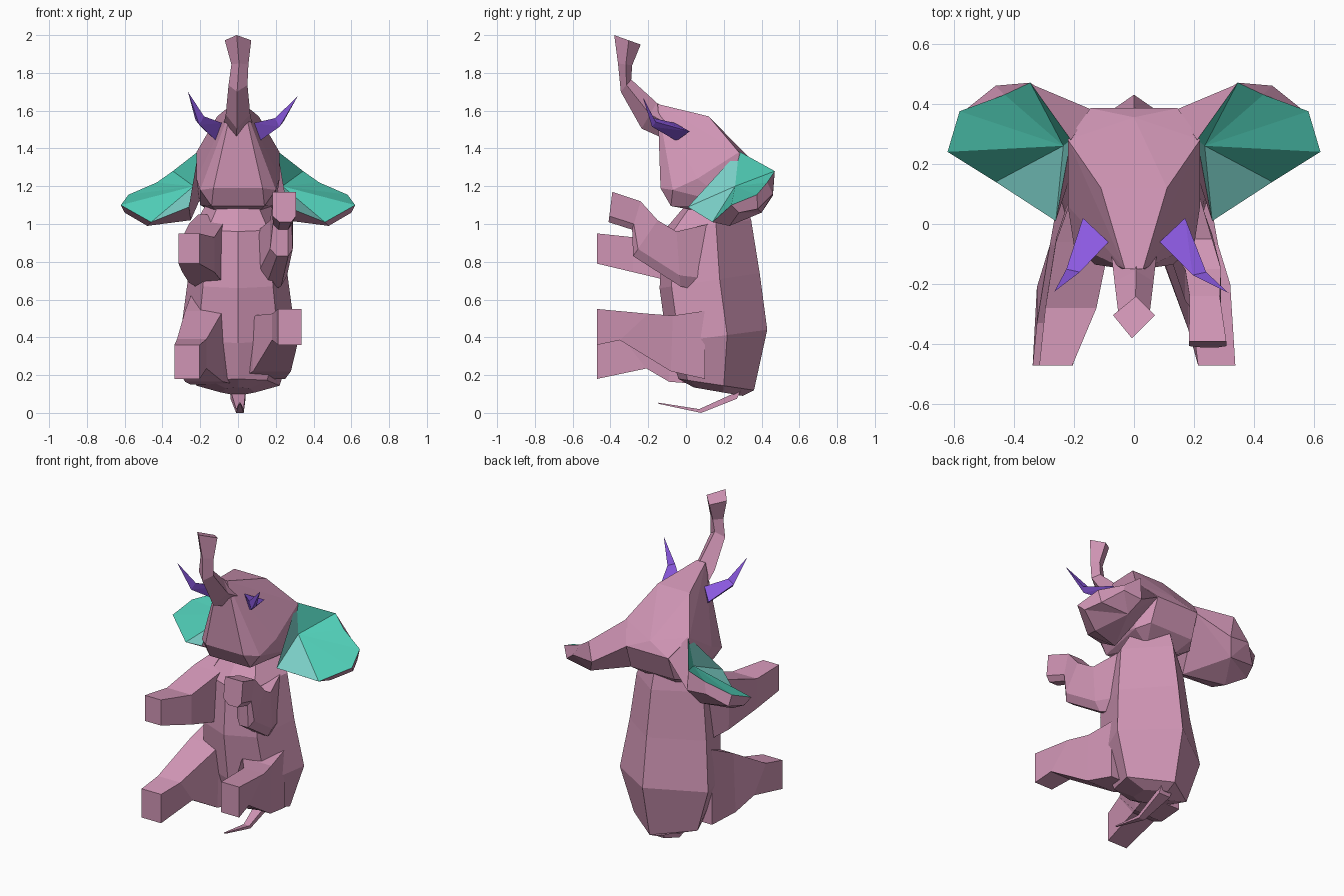
import bpy, bmesh, math
from mathutils import Vector


def material(name, rgb):
    m = bpy.data.materials.new(name)
    m.diffuse_color = (*rgb, 1)
    return m


PINK = material("dusty pink", (0.63, 0.30, 0.46))
GREEN = material("sea green", (0.08, 0.61, 0.47))
PALE = material("pale sea green", (0.22, 0.70, 0.64))
PURPLE = material("purple", (0.26, 0.10, 0.75))

# Unit cross-sections: (across, low-to-high)
SQUARE = [(1, 1), (-1, 1), (-1, -1), (1, -1)]
ARM = [(1, 1), (-1, 1), (-1, -0.6), (-0.4, -1), (0.6, -1), (1, -0.6)]
DIAMOND = [(1, 0.1), (0.1, 1), (-1, 0.1), (-0.1, -1)]
TORSO = [(0, 1), (-1, 0.2), (-0.7, -0.76), (0, -1), (0.7, -0.76), (1, 0.2)]


def finish(name, bm, mats):
    bmesh.ops.recalc_face_normals(bm, faces=bm.faces)
    me = bpy.data.meshes.new(name)
    bm.to_mesh(me)
    bm.free()
    for m in mats:
        me.materials.append(m)
    ob = bpy.data.objects.new(name, me)
    bpy.context.collection.objects.link(ob)
    return ob


def loft(name, rings, section=SQUARE, mat=PINK):
    """Rings are (centre x, half width, (y, z) of lower/front edge, (y, z) of upper/back edge)."""
    bm = bmesh.new()
    loops = []
    for x, hw, lo, hi in rings:
        lo, hi = Vector((x, *lo)), Vector((x, *hi))
        mid, half = (lo + hi) / 2, (hi - lo) / 2
        loops.append([bm.verts.new(mid + Vector((hw * u, 0, 0)) + half * v) for u, v in section])
    n = len(section)
    for a, b in zip(loops, loops[1:]):
        for i in range(n):
            j = (i + 1) % n
            bm.faces.new((a[i], a[j], b[j], b[i]))
    bm.faces.new(loops[0])
    bm.faces.new(loops[-1])
    return finish(name, bm, [mat])


def hull(name, points, mat, mirror=False):
    bm = bmesh.new()
    for x, y, z in points:
        bm.verts.new((x, y, z))
        if mirror and x:
            bm.verts.new((-x, y, z))
    bmesh.ops.convex_hull(bm, input=bm.verts[:])
    bmesh.ops.delete(bm, geom=[v for v in bm.verts if not v.link_faces], context='VERTS')
    return finish(name, bm, [mat])


# Seated torso
loft("torso", [
    (0, 0.09, (0.04, 0.135), (0.30, 0.09)),
    (0, 0.22, (-0.04, 0.18), (0.36, 0.12)),
    (0, 0.305, (-0.10, 0.37), (0.43, 0.44)),
    (0, 0.265, (-0.14, 0.66), (0.39, 0.74)),
    (0, 0.23, (-0.12, 0.96), (0.345, 1.02)),
    (0, 0.15, (-0.01, 1.09), (0.30, 1.17)),
], TORSO)

# Head
hull("head", [
    (0.03, -0.15, 1.635), (0.11, 0.12, 1.57), (0.22, 0.28, 1.38), (0, 0.355, 1.33),
    (0.06, -0.11, 1.45), (0.13, -0.135, 1.19), (0.20, -0.07, 1.18), (0.14, -0.08, 1.095),
    (0.22, 0.06, 1.24), (0.20, 0.25, 1.10), (0.09, 0.22, 1.04), (0.09, 0.33, 1.15),
    (0.145, 0.385, 1.27), (0.15, 0.33, 1.12),
], PINK, mirror=True)

# Raised trunk
loft("trunk", [
    (0, 0.08, (-0.09, 1.44), (-0.04, 1.57)),
    (0, 0.065, (-0.235, 1.505), (-0.155, 1.642)),
    (0, 0.05, (-0.345, 1.70), (-0.29, 1.765)),
    (0.01, 0.045, (-0.36, 1.85), (-0.285, 1.84)),
    (0, 0.07, (-0.38, 2.0), (-0.24, 1.95)),
], DIAMOND)

# Ears: hollow green front fanned round an inner point, pink rim and back
EAR_FRONT = [(0.21, 0.28, 1.385), (0.345, 0.47, 1.28), (0.43, 0.43, 1.22), (0.58, 0.375, 1.155),
             (0.62, 0.24, 1.10), (0.46, 0.14, 1.01), (0.26, 0.01, 1.09)]
EAR_BACK = [(0.14, 0.38, 1.27), (0.33, 0.46, 1.15), (0.46, 0.46, 1.16), (0.56, 0.38, 1.08),
            (0.60, 0.28, 1.06), (0.48, 0.23, 0.99), (0.25, 0.13, 1.02)]


def ear(name, s):
    bm = bmesh.new()

    def vert(p):
        return bm.verts.new((s * p[0], p[1], p[2]))

    f, b = [vert(p) for p in EAR_FRONT], [vert(p) for p in EAR_BACK]
    inner, back = vert((0.235, 0.26, 1.20)), vert((0.38, 0.40, 1.06))
    n = len(f)
    for i in range(n):
        j = (i + 1) % n
        bm.faces.new((inner, f[i], f[j])).material_index = 2 if i >= n - 2 else 1
        bm.faces.new((back, b[j], b[i]))
        bm.faces.new((f[i], b[i], b[j], f[j]))
    finish(name, bm, [PINK, GREEN, PALE])


ear("right_ear", 1)
ear("left_ear", -1)


# Tusks: wide base wedge followed by a thin spike
def tusk(name, s, mid, tip):
    bend = [(s * (mid[0] + dx), mid[1] + dy, mid[2] + dz)
            for dx, dy, dz in ((0.02, 0.01, 0), (-0.025, 0, 0.02), (0, -0.01, -0.025))]
    base = [(s * 0.17, 0.02, 1.49), (s * 0.085, -0.06, 1.535), (s * 0.115, -0.05, 1.44)]
    hull(name + "_base", base + bend, PURPLE)
    hull(name + "_tip", bend + [(s * tip[0], tip[1], tip[2])], PURPLE)


tusk("right_tusk", 1, (0.22, -0.17, 1.54), (0.315, -0.23, 1.675))
tusk("left_tusk", -1, (0.205, -0.16, 1.55), (0.265, -0.225, 1.70))

# Arms: one bent upward, one reaching forward, both flowing out of the shoulders
loft("right_arm", [
    (0.12, 0.09, (0.10, 0.64), (0.12, 1.00)),
    (0.18, 0.08, (-0.03, 0.67), (-0.05, 0.96)),
    (0.23, 0.06, (-0.28, 0.83), (-0.15, 1.02)),
    (0.235, 0.05, (-0.285, 0.97), (-0.24, 1.12)),
    (0.245, 0.062, (-0.41, 1.01), (-0.39, 1.17)),
], ARM)
loft("left_arm", [
    (-0.11, 0.10, (0.10, 0.66), (0.08, 1.05)),
    (-0.17, 0.09, (-0.05, 0.69), (-0.06, 1.00)),
    (-0.21, 0.085, (-0.28, 0.745), (-0.28, 0.93)),
    (-0.26, 0.055, (-0.47, 0.79), (-0.47, 0.95)),
])

# Legs stretched forward at different heights
loft("right_leg", [
    (0.13, 0.12, (0.10, 0.18), (0.10, 0.54)),
    (0.18, 0.10, (-0.08, 0.22), (-0.07, 0.515)),
    (0.25, 0.07, (-0.35, 0.385), (-0.20, 0.525)),
    (0.275, 0.062, (-0.47, 0.36), (-0.47, 0.55)),
])
loft("left_leg", [
    (-0.13, 0.12, (0.10, 0.15), (0.10, 0.62)),
    (-0.18, 0.10, (-0.09, 0.165), (-0.07, 0.54)),
    (-0.245, 0.078, (-0.21, 0.235), (-0.33, 0.39)),
    (-0.27, 0.067, (-0.47, 0.18), (-0.47, 0.36)),
])

# Tail
loft("tail", [
    (0, 0.04, (0.27, 0.075), (0.29, 0.12)),
    (0.01, 0.02, (0.08, 0.0), (0.07, 0.02)),
    (0.01, 0.004, (-0.145, 0.048), (-0.145, 0.054)),
])
